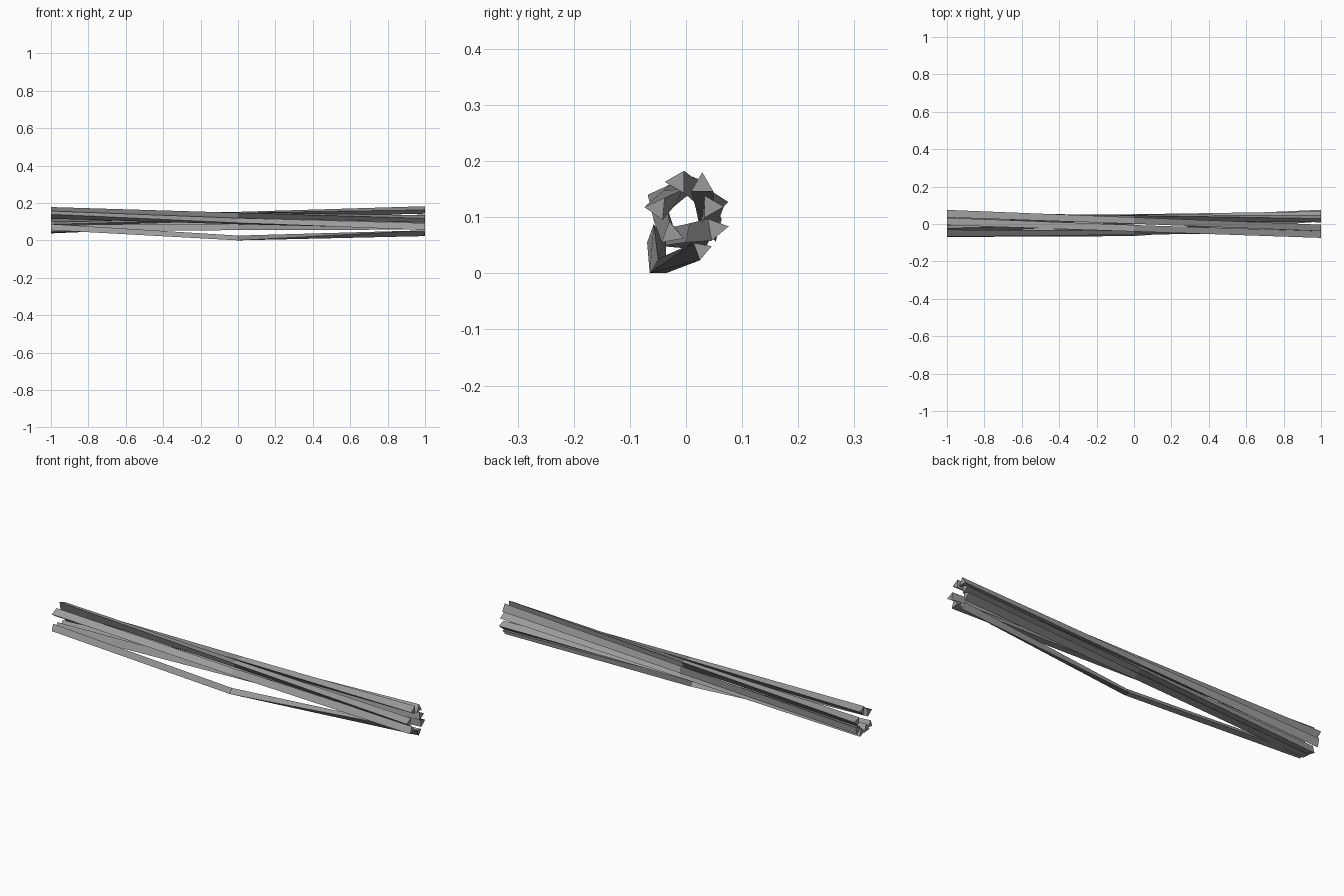
import bpy, bmesh
from math import cos, sin, radians, pi

cube = bpy.data.objects.get("Cube")
if cube:
    bpy.data.objects.remove(cube, do_unlink=True)

grey = bpy.data.materials.new("fibre_grey")
grey.use_nodes = True
colour = (0.33, 0.33, 0.33, 1)
grey.diffuse_color = colour
grey.node_tree.nodes["Principled BSDF"].inputs["Base Color"].default_value = colour

CENTRE_Z = 0.107


def strand(name, stations):
    """Three-sided tube through stations of (x, y, z, radius, roll in degrees)."""
    bm = bmesh.new()
    rings = []
    for x, y, z, radius, roll in stations:
        angles = [radians(roll) + k * 2 * pi / 3 for k in range(3)]
        rings.append([bm.verts.new((x, y + radius * cos(a), z + radius * sin(a)))
                      for a in angles])
    for a, b in zip(rings, rings[1:]):
        for k in range(3):
            j = (k + 1) % 3
            bm.faces.new((a[k], a[j], b[j], b[k]))
    bm.faces.new(rings[0])
    bm.faces.new(rings[-1])
    bmesh.ops.recalc_face_normals(bm, faces=bm.faces)
    mesh = bpy.data.meshes.new(name)
    bm.to_mesh(mesh)
    bm.free()
    mesh.materials.append(grey)
    obj = bpy.data.objects.new(name, mesh)
    bpy.context.collection.objects.link(obj)


def ring_point(angle, radius):
    a = radians(angle)
    return radius * cos(a), CENTRE_Z + radius * sin(a)


# Twisted bundle: every strand turns about the long axis from end to end
bundle = [(333, 0.060, 10), (60, 0.058, 90), (105, 0.058, 60),
          (170, 0.052, 175), (235, 0.045, 100), (15, 0.046, 0)]
for i, (angle, radius, roll) in enumerate(bundle):
    stations = []
    for x, turn, r, size in ((-1, -90, 0.054, 0.024),
                             (0, -45, 0.039, 0.020),
                             (1, 0, radius, 0.023)):
        y, z = ring_point(angle + turn, r)
        stations.append((x, y, z, size, roll + turn * 0.5))
    strand(f"bundle_strand_{i + 1}", stations)

# Loose strand sagging below the bundle
strand("loose_strand", [(-1, -0.054, 0.068, 0.020, 100),
                        (0, -0.050, 0.009, 0.017, 90),
                        (1, 0.028, 0.042, 0.019, 20)])
